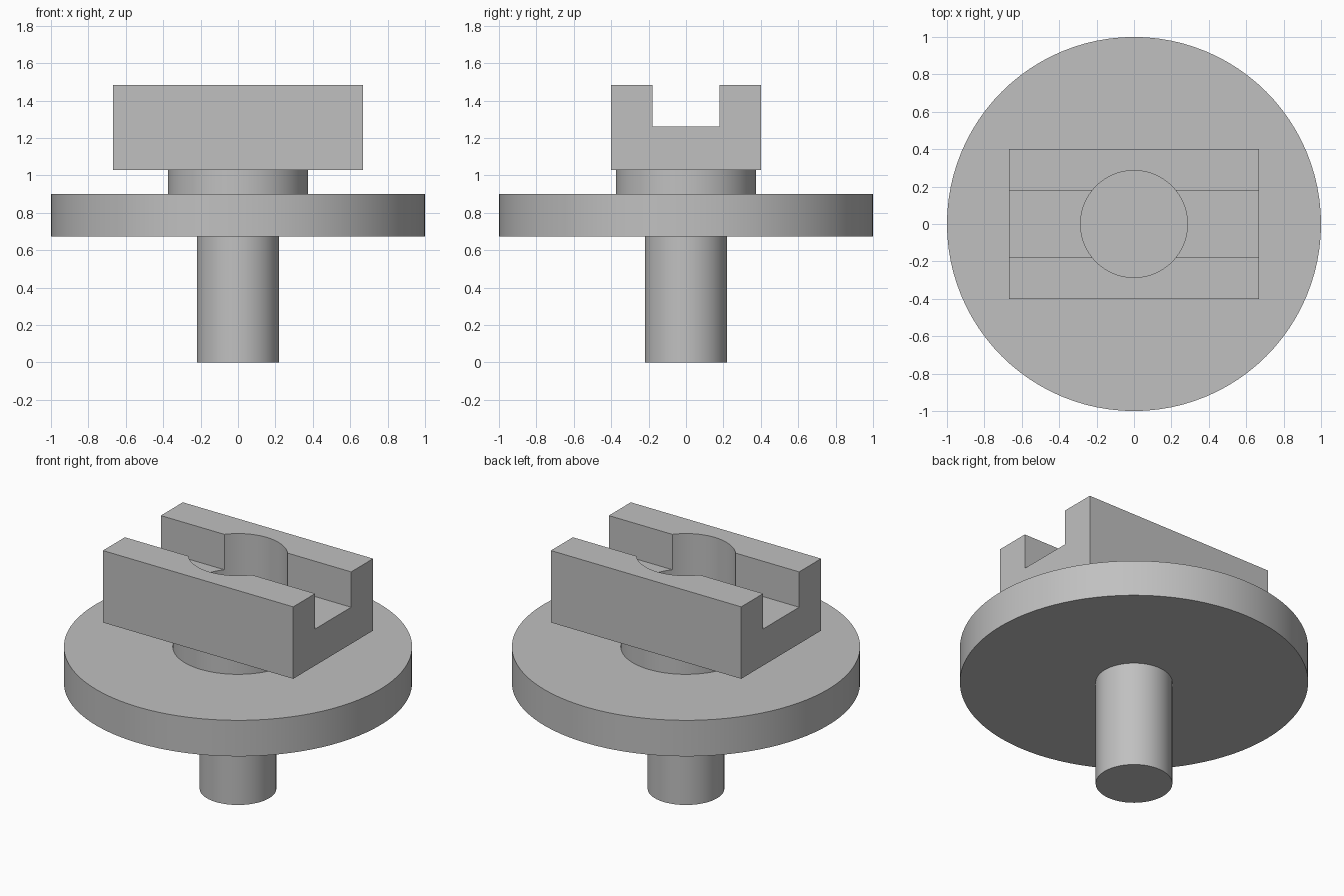
import bpy
import bmesh
import math
from mathutils import Matrix

SEGMENTS = 96

old = bpy.data.objects.get("Cube")
if old:
    bpy.data.objects.remove(old, do_unlink=True)

# Single plain grey
grey = bpy.data.materials.new("plain grey")
grey.use_nodes = True
colour = (0.53, 0.53, 0.53, 1)
grey.diffuse_color = colour
grey.node_tree.nodes["Principled BSDF"].inputs["Base Color"].default_value = colour


def add_object(name, bm):
    bmesh.ops.recalc_face_normals(bm, faces=bm.faces)
    mesh = bpy.data.meshes.new(name)
    bm.to_mesh(mesh)
    bm.free()
    mesh.materials.append(grey)
    obj = bpy.data.objects.new(name, mesh)
    bpy.context.collection.objects.link(obj)
    return obj


def lathe(name, profile):
    """Turn a (radius, height) profile round z; both ends lie on the axis."""
    bm = bmesh.new()
    verts = [bm.verts.new((r, 0, z)) for r, z in profile]
    edges = [bm.edges.new(pair) for pair in zip(verts, verts[1:])]
    bmesh.ops.spin(bm, geom=verts + edges, cent=(0, 0, 0), axis=(0, 0, 1),
                   angle=math.tau, steps=SEGMENTS)
    bmesh.ops.remove_doubles(bm, verts=bm.verts, dist=0.0001)
    return add_object(name, bm)


def prism_along_x(name, outline, half_length):
    """Extrude a (y, z) outline along x, centred."""
    bm = bmesh.new()
    face = bm.faces.new([bm.verts.new((-half_length, y, z)) for y, z in outline])
    grown = bmesh.ops.extrude_face_region(bm, geom=[face])["geom"]
    bmesh.ops.translate(bm, vec=(2 * half_length, 0, 0),
                        verts=[v for v in grown if isinstance(v, bmesh.types.BMVert)])
    return add_object(name, bm)


def cylinder(name, radius, low, high):
    bm = bmesh.new()
    bmesh.ops.create_cone(bm, cap_ends=True, segments=SEGMENTS,
                          radius1=radius, radius2=radius, depth=high - low,
                          matrix=Matrix.Translation((0, 0, (low + high) / 2)))
    return add_object(name, bm)


def smooth(obj):
    bpy.ops.object.select_all(action="DESELECT")
    obj.select_set(True)
    bpy.context.view_layer.objects.active = obj
    bpy.ops.object.shade_smooth_by_angle(angle=math.radians(30))


# Shaft, round flange and collar turned as one piece
base = lathe("shaft_flange_and_collar", [
    (0, 0), (0.22, 0), (0.22, 0.672), (1, 0.672),
    (1, 0.9), (0.375, 0.9), (0.375, 1.028), (0, 1.028)])
smooth(base)

# Slotted block with a U-shaped section
half = [(0.4, 1.028), (0.4, 1.484), (0.18, 1.484), (0.18, 1.26)]
outline = half + [(-y, z) for y, z in reversed(half)]
block = prism_along_x("slotted_block", outline, 0.667)

# Round bore through the block
cutter = cylinder("bore_cutter", 0.286, 0.95, 1.6)
cutter.hide_render = True
bore = block.modifiers.new("bore", "BOOLEAN")
bore.operation = "DIFFERENCE"
bore.solver = "EXACT"
bore.object = cutter
bpy.context.view_layer.objects.active = block
bpy.ops.object.modifier_apply(modifier=bore.name)
bpy.data.objects.remove(cutter, do_unlink=True)
smooth(block)
